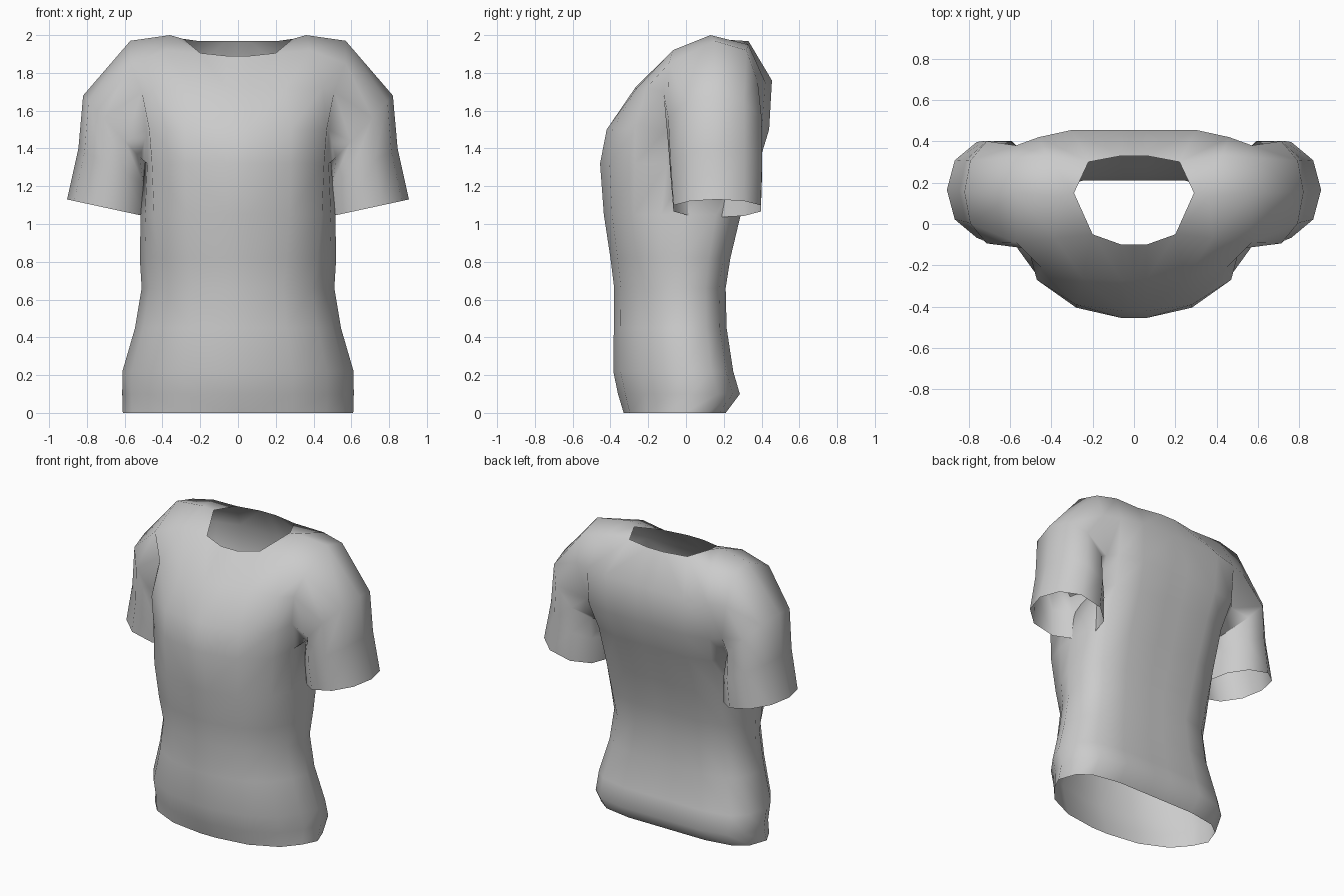
import bpy, bmesh, math
from mathutils import Vector

cube = bpy.data.objects.get("Cube")
if cube:
    bpy.data.objects.remove(cube)

# Cloth material
cloth = bpy.data.materials.new("grey cloth")
cloth.use_nodes = True
grey = (0.6, 0.6, 0.6, 1)
cloth.diffuse_color = grey
cloth.node_tree.nodes["Principled BSDF"].inputs["Base Color"].default_value = grey

bm = bmesh.new()


def points(coords):
    return [bm.verts.new(c) for c in coords]


def bridge(lower, upper, closed=False):
    """Join two rows of equal length with quads."""
    count = len(lower)
    for i in range(count if closed else count - 1):
        j = (i + 1) % count
        bm.faces.new((lower[i], lower[j], upper[j], upper[i]))


# Half cross-section from front centre round the side to back centre:
# (fraction of half width below the waist, at the chest, fraction of depth)
SECTION = [(0, 0, 0), (.1, .12, 0), (.47, .57, .06), (.77, .93, .22), (.92, .98, .42),
           (1, 1, .6), (.93, .98, .82), (.79, .88, .94), (.48, .56, 1), (.1, .12, 1),
           (0, 0, 1)]

# Trunk rows: height, half width, front y, back y
TRUNK = [(0, .61, -.33, .21), (.1, .613, -.36, .285), (.22, .612, -.385, .25),
         (.45, .545, -.382, .215), (.66, .51, -.38, .21), (.82, .52, -.4, .235),
         (1.05, .515, -.435, .29), (1.32, .49, -.455, .385)]

rows = []
for z, w, front, back in TRUNK:
    k = max(z - .66, 0) / .66
    rows.append(points([(w * (low + k * (top - low)), front + t * (back - front), z)
                        for low, top, t in SECTION]))
for lower, upper in zip(rows, rows[1:]):
    bridge(lower, upper)
chest = rows[-1]
armpit = chest[5]
armpit.co.z = 1.37

# Front yoke, centre to armhole, ending at the neckline
front = [chest[:5],
         points([(0, -.42, 1.5), (.06, -.42, 1.5), (.28, -.39, 1.5),
                 (.47, -.27, 1.5), (.48, -.1, 1.5)]),
         points([(0, -.27, 1.72), (.06, -.27, 1.72), (.25, -.26, 1.72),
                 (.45, -.21, 1.72), (.51, -.12, 1.7)]),
         points([(0, -.1, 1.89), (.06, -.1, 1.89), (.2, -.05, 1.905),
                 (.38, -.07, 1.92), (.57, -.09, 1.85)])]

# Back yoke, armhole to centre
back = [chest[6:],
        points([(.51, .34, 1.5), (.46, .4, 1.5), (.29, .44, 1.5),
                (.06, .44, 1.5), (0, .44, 1.5)]),
        points([(.57, .38, 1.75), (.46, .42, 1.75), (.3, .455, 1.76),
                (.06, .455, 1.76), (0, .455, 1.76)]),
        points([(.57, .32, 1.92), (.42, .33, 1.95), (.22, .3, 1.97),
                (.06, .33, 1.97), (0, .33, 1.97)])]
for yoke in (front, back):
    for lower, upper in zip(yoke, yoke[1:]):
        bridge(lower, upper)

# Shoulder ridge joining the two yokes
ridge = points([(.29, .15, 1.98), (.36, .13, 2), (.57, .15, 1.97)])
bridge(front[-1][2:], ridge)
bridge(back[-1][:3], ridge[::-1])

# Sleeve: armhole loop swept to the cuff
loop = [armpit] + [r[-1] for r in front] + [ridge[2]] + [r[0] for r in reversed(back)]
# Sleeve rings: inner point, outer point, half depth
SLEEVE = [((.49, .15, 1.32), (.82, .155, 1.68), .26),
          ((.47, .16, 1.2), (.845, .16, 1.4), .255),
          ((.465, .165, 1.035), (.905, .165, 1.13), .243)]
for inner, outer, depth in SLEEVE:
    inner, outer = Vector(inner), Vector(outer)
    centre, reach = (inner + outer) / 2, (outer - inner) / 2
    ring = []
    for i in range(len(loop)):
        a = math.pi + math.tau * i / len(loop)
        c, s = math.cos(a), math.sin(a)
        ring.append(centre + reach * math.copysign(abs(c) ** .9, c)
                    + Vector((0, depth * s, 0)))
    ring = points(ring)
    bridge(ring, loop, closed=True)
    loop = ring

for face in bm.faces:
    face.smooth = True
mesh = bpy.data.meshes.new("shirt")
bm.to_mesh(mesh)
bm.free()
mesh.materials.append(cloth)
shirt = bpy.data.objects.new("shirt", mesh)
bpy.context.collection.objects.link(shirt)

# Opposite half
mirror = shirt.modifiers.new("Mirror", 'MIRROR')
mirror.use_clip = True
mirror.merge_threshold = 0.001
